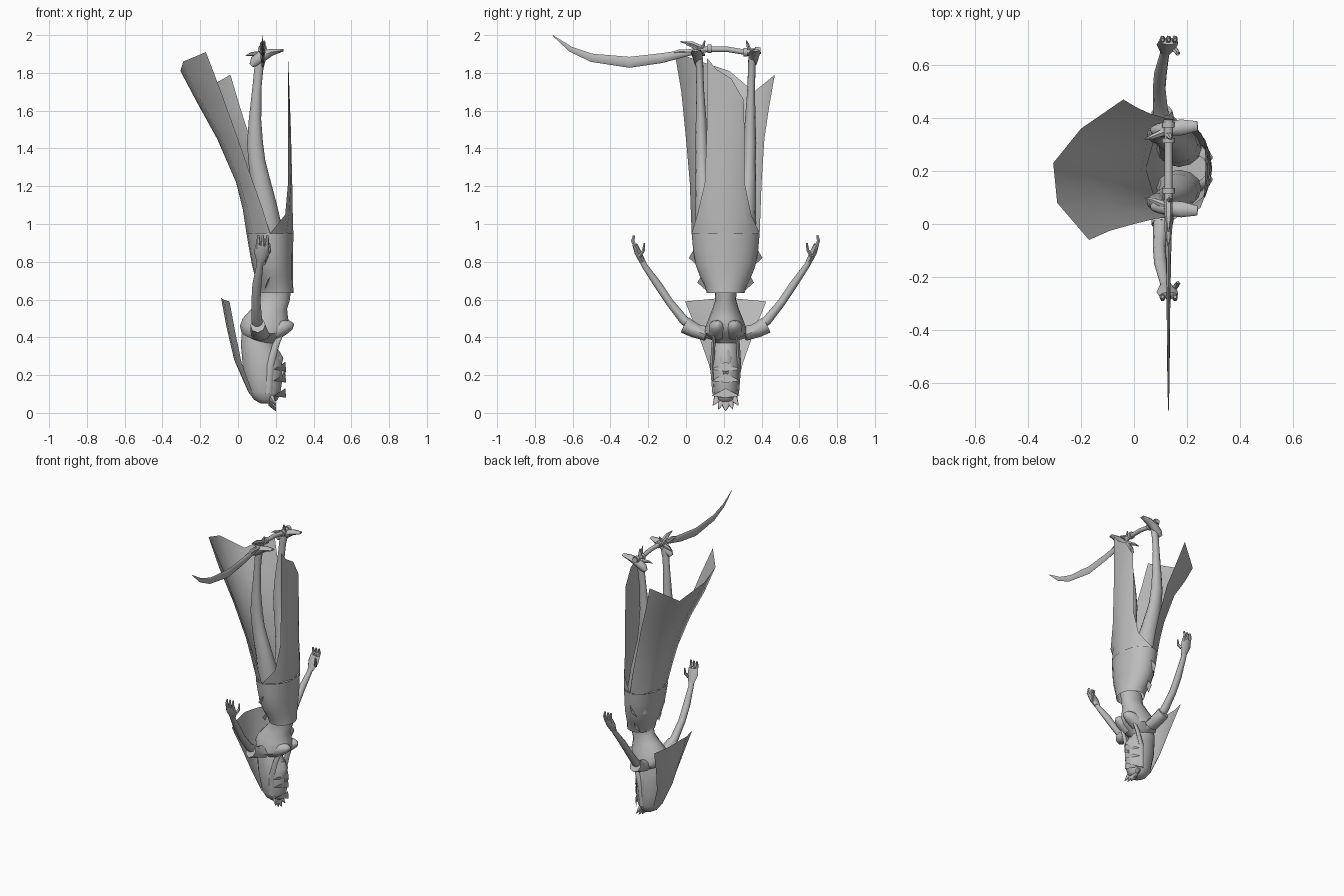
import bpy, bmesh, math
from mathutils import Vector

CY = 0.21  # symmetry line of the figure
grey = bpy.data.materials.new("grey")
grey.diffuse_color = (0.5, 0.5, 0.5, 1)


def finish(name, bm, angle=50):
    me = bpy.data.meshes.new(name)
    bmesh.ops.recalc_face_normals(bm, faces=bm.faces)
    bm.to_mesh(me)
    bm.free()
    ob = bpy.data.objects.new(name, me)
    bpy.context.collection.objects.link(ob)
    me.materials.append(grey)
    bpy.context.view_layer.objects.active = ob
    ob.select_set(True)
    bpy.ops.object.shade_smooth_by_angle(angle=math.radians(angle))
    ob.select_set(False)
    return ob


def skin(name, rows, closed=True, caps=True, angle=50):
    """Bridge rows of points into a surface."""
    bm = bmesh.new()
    vs = [[bm.verts.new(p) for p in r] for r in rows]
    n = len(rows[0])
    for a, b in zip(vs, vs[1:]):
        for i in range(n if closed else n - 1):
            j = (i + 1) % n
            bm.faces.new((a[i], a[j], b[j], b[i]))
    if closed and caps:
        bm.faces.new(vs[0])
        bm.faces.new(vs[-1])
    return finish(name, bm, angle)


def stack(name, secs, n=16, caps=True):
    """Horizontal ellipses: z, back x, front x, half width in y."""
    rows = []
    for z, x0, x1, w in secs:
        rows.append([((x0 + x1) / 2 + (x1 - x0) / 2 * math.cos(t), CY + w * math.sin(t), z)
                     for t in (2 * math.pi * i / n for i in range(n))])
    return skin(name, rows, caps=caps)


def tube(name, pts, n=10, side=(1, 0, 0)):
    """Swept ellipse: x, y, z, radius along side, other radius."""
    rows = []
    for i, p in enumerate(pts):
        a, b = pts[max(i - 1, 0)], pts[min(i + 1, len(pts) - 1)]
        d = (Vector(b[:3]) - Vector(a[:3])).normalized()
        u = Vector(side)
        u = (u - d * u.dot(d)).normalized()
        v = d.cross(u)
        rows.append([Vector(p[:3]) + u * p[3] * math.cos(t) + v * p[4] * math.sin(t)
                     for t in (2 * math.pi * k / n for k in range(n))])
    return skin(name, rows)


def plate(name, loop):
    bm = bmesh.new()
    bm.faces.new([bm.verts.new(p) for p in loop])
    return finish(name, bm)


# Head with hair, neck and body
stack("head", [(0.05, 0.12, 0.18, 0.03), (0.07, 0.085, 0.21, 0.055), (0.11, 0.055, 0.225, 0.07),
               (0.18, 0.04, 0.235, 0.075), (0.25, 0.025, 0.235, 0.08), (0.31, 0.02, 0.225, 0.075),
               (0.36, 0.015, 0.19, 0.07), (0.42, 0.02, 0.17, 0.06)])
stack("torso", [(0.36, 0.09, 0.18, 0.045), (0.39, 0.05, 0.20, 0.08), (0.42, 0.02, 0.25, 0.115),
                (0.46, 0.01, 0.275, 0.105), (0.50, 0.025, 0.265, 0.09), (0.55, 0.07, 0.26, 0.07),
                (0.60, 0.11, 0.275, 0.055), (0.66, 0.12, 0.28, 0.06)])
tube("nose", [(0.22, CY, 0.17, 0.01, 0.01), (0.235, CY, 0.22, 0.02, 0.018), (0.22, CY, 0.24, 0.008, 0.01)], 6)
tube("chin", [(0.2, CY, 0.25, 0.03, 0.04), (0.215, CY, 0.29, 0.025, 0.035), (0.2, CY, 0.33, 0.015, 0.02)], 8)

# Headpiece: forehead band and crest spikes
for y, z, r in ((0, 0.01, 0.016), (-0.045, 0.04, 0.014), (0.045, 0.04, 0.014), (-0.025, 0.02, 0.012), (0.025, 0.02, 0.012)):
    tube("crest_spike", [(0.17, CY + y * 0.5, 0.09, r, r * 1.4), (0.18, CY + y, z + 0.035, r * 1.2, r * 1.6),
                         (0.2, CY + y * 1.5, z, 0.002, 0.002)], 6)
for z in (0.11, 0.19, 0.25):
    plate("face_guard", [(0.19, CY - 0.075, z - 0.02), (0.255, CY, z - 0.03),
                         (0.19, CY + 0.075, z - 0.02), (0.25, CY, z + 0.02)])

# Collar panel fanning out behind the head
collar = []
for x, z, w, bow in ((0.05, 0.12, 0.05, 0.03), (-0.02, 0.28, 0.09, 0.04), (-0.06, 0.45, 0.15, 0.045), (-0.09, 0.61, 0.215, 0.045)):
    collar.append([(x + bow * abs(k) ** 2, CY + w * k, z - 0.02 * abs(k)) for k in (-1, -0.5, 0, 0.5, 1)])
skin("collar_panel", collar, closed=False)

for s in (-1, 1):
    def Y(d):
        return CY + s * d
    # Bust and side locks
    tube("bust", [(0.19, Y(0.045), 0.43, 0.05, 0.045), (0.245, Y(0.045), 0.455, 0.04, 0.045),
                  (0.28, Y(0.042), 0.465, 0.025, 0.025), (0.295, Y(0.04), 0.47, 0.005, 0.005)], 10, (0, 0, 1))
    tube("hair_lock", [(0.16, Y(0.06), 0.1, 0.02, 0.012), (0.17, Y(0.072), 0.25, 0.02, 0.012),
                       (0.2, Y(0.065), 0.36, 0.018, 0.012), (0.24, Y(0.06), 0.44, 0.008, 0.006)], 6)
    # Arm, sleeve cuff and hand
    tube("arm", [(0.12, Y(0.07), 0.42, 0.04, 0.035), (0.11, Y(0.15), 0.44, 0.034, 0.03),
                 (0.10, Y(0.22), 0.49, 0.028, 0.026), (0.095, Y(0.30), 0.59, 0.024, 0.022),
                 (0.10, Y(0.36), 0.68, 0.024, 0.022), (0.115, Y(0.43), 0.78, 0.018, 0.016),
                 (0.12, Y(0.445), 0.81, 0.02, 0.016)])
    tube("sleeve_cuff", [(0.12, Y(0.10), 0.41, 0.05, 0.03), (0.11, Y(0.17), 0.44, 0.045, 0.04),
                         (0.105, Y(0.215), 0.465, 0.04, 0.045)], 8)
    tube("palm", [(0.12, Y(0.44), 0.80, 0.022, 0.016), (0.125, Y(0.465), 0.85, 0.04, 0.018),
                  (0.13, Y(0.48), 0.89, 0.036, 0.014)], 8)
    for x in (0.105, 0.128, 0.152):
        tube("finger", [(x, Y(0.475), 0.87, 0.011, 0.011), (x + 0.003, Y(0.492), 0.91, 0.01, 0.01),
                        (x + 0.003, Y(0.485), 0.94, 0.006, 0.007)], 6)
    tube("thumb", [(0.15, Y(0.455), 0.83, 0.012, 0.01), (0.165, Y(0.435), 0.86, 0.01, 0.009),
                   (0.165, Y(0.43), 0.90, 0.005, 0.005)], 6)
    # Leg
    tube("leg", [(0.17, Y(0.075), 0.8, 0.085, 0.07), (0.165, Y(0.09), 0.95, 0.075, 0.07),
                 (0.145, Y(0.11), 1.1, 0.06, 0.052), (0.115, Y(0.122), 1.25, 0.05, 0.04),
                 (0.10, Y(0.125), 1.33, 0.045, 0.034), (0.09, Y(0.128), 1.43, 0.042, 0.034),
                 (0.09, Y(0.13), 1.55, 0.033, 0.028), (0.10, Y(0.135), 1.72, 0.024, 0.02),
                 (0.11, Y(0.138), 1.82, 0.024, 0.02), (0.12, Y(0.14), 1.88, 0.028, 0.02)], 12)
    # Foot with splayed toes
    tube("foot", [(0.07, Y(0.145), 1.84, 0.012, 0.015), (0.09, Y(0.145), 1.86, 0.03, 0.024),
                  (0.13, Y(0.15), 1.89, 0.03, 0.028), (0.18, Y(0.155), 1.91, 0.018, 0.03),
                  (0.24, Y(0.16), 1.92, 0.006, 0.018)], 8, (0, 0, 1))
    tube("heel_spur", [(0.12, Y(0.14), 1.9, 0.016, 0.016), (0.07, Y(0.12), 1.9, 0.01, 0.01),
                       (0.04, Y(0.11), 1.89, 0.002, 0.002)], 6, (0, 0, 1))
    tube("big_toe", [(0.12, Y(0.14), 1.88, 0.016, 0.014), (0.135, Y(0.12), 1.94, 0.012, 0.01),
                     (0.14, Y(0.11), 1.97, 0.004, 0.004)], 6)
    # Hip trim points
    for d, z in ((0.125, 0.70), (0.17, 0.83)):
        plate("hip_trim", [(0.14, Y(d - 0.02), z - 0.05), (0.15, Y(d + 0.025), z - 0.01), (0.19, Y(d - 0.01), z + 0.05)])

# Hip wrap
stack("hip_wrap", [(0.635, 0.12, 0.295, 0.10), (0.67, 0.115, 0.292, 0.11), (0.72, 0.09, 0.29, 0.135),
                   (0.78, 0.075, 0.29, 0.158), (0.86, 0.06, 0.292, 0.172), (0.95, 0.045, 0.293, 0.18)], 20, caps=False)

# Long back panel with a ragged hem
skin("back_skirt", [
    [(0.17, 0.03, 0.95), (0.08, 0.09, 0.95), (0.045, CY, 0.95), (0.08, 0.33, 0.95), (0.17, 0.39, 0.95)],
    [(0.13, 0.025, 1.08), (0.05, 0.08, 1.08), (0.025, 0.20, 1.08), (0.055, 0.33, 1.08), (0.15, 0.395, 1.08)],
    [(0.08, 0.02, 1.22), (0.01, 0.075, 1.22), (-0.01, 0.20, 1.22), (0.02, 0.33, 1.22), (0.12, 0.40, 1.22)],
    [(0.0, 0.0, 1.45), (-0.085, 0.07, 1.45), (-0.11, 0.20, 1.45), (-0.06, 0.34, 1.45), (0.065, 0.415, 1.45)],
    [(-0.09, -0.025, 1.70), (-0.2, 0.075, 1.66), (-0.215, 0.22, 1.64), (-0.14, 0.35, 1.58), (0.01, 0.44, 1.62)],
    [(-0.17, -0.06, 1.91), (-0.29, 0.08, 1.86), (-0.305, 0.23, 1.81), (-0.2, 0.36, 1.70), (-0.04, 0.47, 1.79)],
], closed=False)

# Front panel with a slanted hem
skin("front_skirt", [
    [(0.17, 0.03, 0.95), (0.255, 0.08, 0.95), (0.293, CY, 0.95), (0.255, 0.34, 0.95), (0.17, 0.39, 0.95)],
    [(0.25, 0.06, 1.05), (0.27, 0.11, 1.05), (0.29, CY, 1.05), (0.27, 0.31, 1.05), (0.25, 0.345, 1.05)],
    [(0.265, 0.10, 1.22), (0.28, 0.14, 1.22), (0.287, CY, 1.22), (0.28, 0.28, 1.22), (0.265, 0.31, 1.22)],
    [(0.265, 0.11, 1.5), (0.275, 0.15, 1.5), (0.28, CY, 1.5), (0.275, 0.28, 1.5), (0.265, 0.31, 1.48)],
    [(0.265, 0.11, 1.88), (0.268, 0.16, 1.82), (0.27, 0.24, 1.77), (0.268, 0.28, 1.70), (0.265, 0.305, 1.66)],
], closed=False)

# Curved sword held across the feet
tube("blade", [(0.13, -0.705, 1.998, 0.001, 0.002), (0.13, -0.61, 1.925, 0.004, 0.014),
               (0.13, -0.5, 1.88, 0.005, 0.022), (0.13, -0.3, 1.856, 0.007, 0.029),
               (0.13, -0.13, 1.878, 0.01, 0.026), (0.13, 0.0, 1.905, 0.013, 0.018), (0.13, 0.11, 1.925, 0.013, 0.015)], 8)
tube("grip", [(0.13, 0.08, 1.925, 0.015, 0.015), (0.13, 0.22, 1.925, 0.015, 0.015),
              (0.13, 0.31, 1.91, 0.015, 0.015), (0.13, 0.395, 1.918, 0.018, 0.018)])
for y, z in ((0.125, 1.928), (0.315, 1.91), (0.375, 1.915)):
    tube("grip_ring", [(0.13, y - 0.01, z, 0.024, 0.024), (0.13, y + 0.01, z, 0.024, 0.024)])
for y0, z0, y1, z1 in ((0.09, 1.93, -0.03, 1.965), (0.04, 1.91, -0.1, 1.9), (0.06, 1.93, 0.0, 1.95)):
    tube("guard_prong", [(0.13, y0, z0, 0.016, 0.014), (0.13, (y0 + y1) / 2, (z0 + z1) / 2 + 0.008, 0.014, 0.014),
                         (0.13, y1, z1, 0.003, 0.003)], 6)
